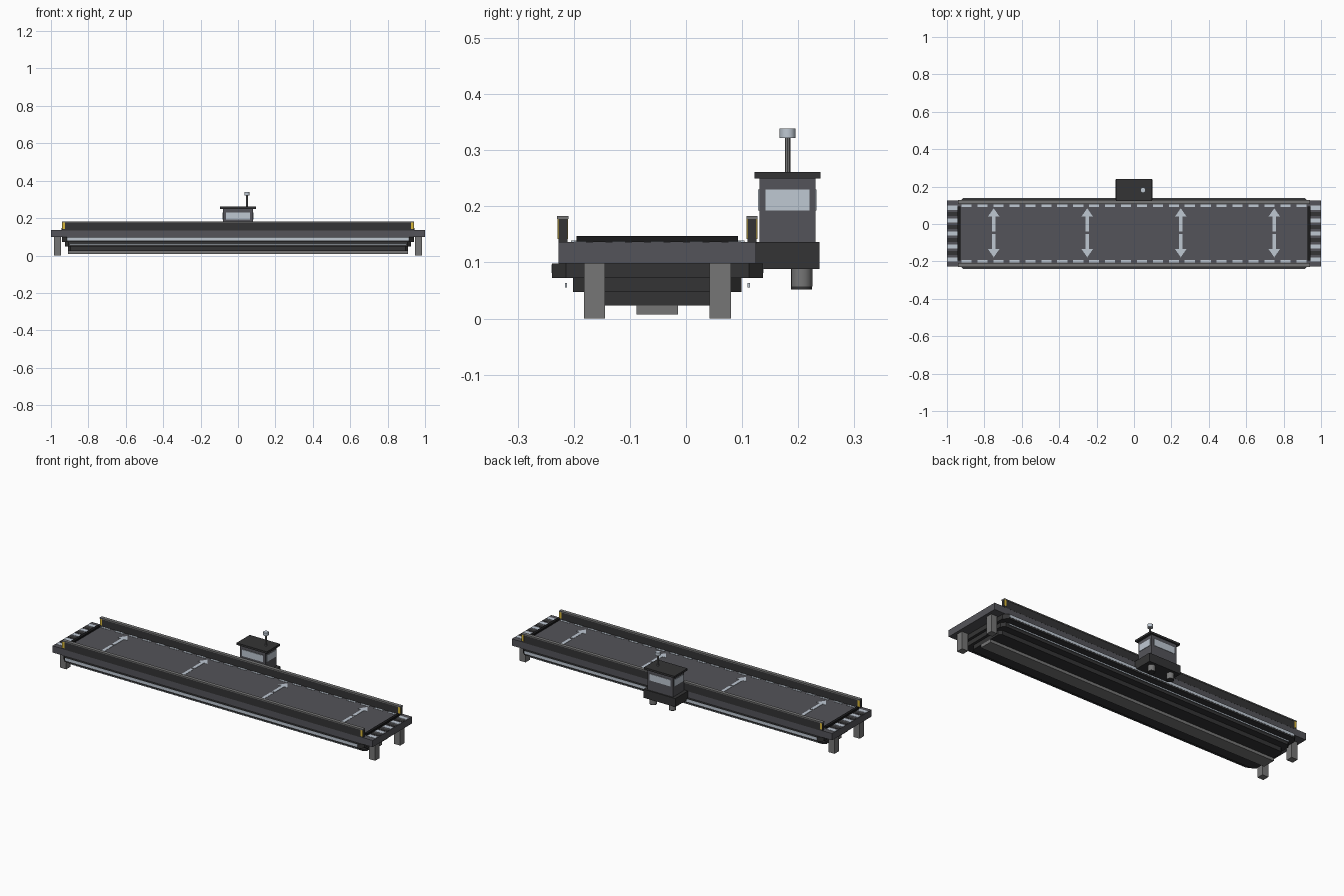
import bpy, bmesh, math

if "Cube" in bpy.data.objects:
    bpy.data.objects.remove(bpy.data.objects["Cube"])

def mat(name, r, g, b):
    m = bpy.data.materials.new(name)
    m.diffuse_color = (r, g, b, 1)
    m.use_nodes = True
    m.node_tree.nodes["Principled BSDF"].inputs["Base Color"].default_value = m.diffuse_color
    return m

DARK = mat("charcoal", 0.034, 0.034, 0.035)
DECK = mat("deck grey", 0.088, 0.088, 0.1)
STEEL = mat("steel grey", 0.18, 0.18, 0.18)
LIGHT = mat("pale blue grey", 0.52, 0.58, 0.65)
BLACK = mat("black", 0.01, 0.01, 0.011)
YELLOW = mat("hazard yellow", 0.7, 0.48, 0.04)

YC = -0.051  # centre line of the bridge deck


def prism(name, pts, z0, z1, m):
    """Vertical extrusion of plan outlines (one or several)."""
    outlines = pts if isinstance(pts[0], list) else [pts]
    bm = bmesh.new()
    for o in outlines:
        f = bm.faces.new([bm.verts.new((x, y, z0)) for x, y in o])
        ext = bmesh.ops.extrude_face_region(bm, geom=[f])
        for v in ext["geom"]:
            if isinstance(v, bmesh.types.BMVert):
                v.co.z = z1
    bmesh.ops.recalc_face_normals(bm, faces=bm.faces[:])
    me = bpy.data.meshes.new(name)
    bm.to_mesh(me)
    bm.free()
    me.materials.append(m)
    ob = bpy.data.objects.new(name, me)
    bpy.context.collection.objects.link(ob)
    return ob


def rect(x0, x1, y0, y1):
    return [(x0, y0), (x1, y0), (x1, y1), (x0, y1)]


def box(name, x0, x1, y0, y1, z0, z1, m):
    return prism(name, rect(x0, x1, y0, y1), z0, z1, m)


def clipped(hx, hy, c):
    """Rectangle about the deck centre with cut corners."""
    return [(-hx + c, YC - hy), (hx - c, YC - hy), (hx, YC - hy + c), (hx, YC + hy - c),
            (hx - c, YC + hy), (-hx + c, YC + hy), (-hx, YC + hy - c), (-hx, YC - hy + c)]


def cyl(name, x, y, z0, z1, r, m, n=16):
    ob = prism(name, [(x + r * math.cos(2 * math.pi * i / n), y + r * math.sin(2 * math.pi * i / n))
                      for i in range(n)], z0, z1, m)
    for p in ob.data.polygons:
        p.use_smooth = abs(p.normal.z) < 0.5
    ob.data.set_sharp_from_angle(angle=math.radians(40))
    return ob


# deck slab and stepped underside
box("deck", -1, 1, -0.227, 0.125, 0.098, 0.136, DECK)
box("road_surface", -0.935, 0.935, -0.195, 0.093, 0.134, 0.138, DECK)
prism("hull_ledge", clipped(0.94, 0.188, 0.025), 0.072, 0.098, DARK)
prism("hull_middle", clipped(0.925, 0.15, 0.02), 0.047, 0.072, DARK)
prism("hull_lower", clipped(0.91, 0.11, 0.015), 0.023, 0.047, DARK)
box("keel", -0.91, 0.91, -0.088, -0.014, 0.007, 0.023, STEEL)

# glowing strips on both long sides
for side, s in (("front", -1), ("back", 1)):
    y = YC + s * 0.188
    box(side + "_side_strip", -0.914, 0.914, y - 0.001, y + 0.001, 0.081, 0.096, LIGHT)
    y = YC + s * 0.163
    box(side + "_under_strip", -0.9, 0.9, y - 0.002, y + 0.002, 0.055, 0.063, LIGHT)

# parapets with caps and hazard plates at their ends
for side, s in (("front", -1), ("back", 1)):
    y = YC + s * 0.1685
    box(side + "_parapet", -0.94, 0.94, y - 0.008, y + 0.008, 0.134, 0.177, DARK)
    box(side + "_parapet_cap", -0.94, 0.94, y - 0.010, y + 0.010, 0.177, 0.183, STEEL)
    prism(side + "_hazard_plates",
          [rect(e * 0.932 - 0.007, e * 0.932 + 0.007, y - 0.0095, y + 0.0095) for e in (-1, 1)],
          0.142, 0.177, YELLOW)

# legs, end bars and striped end pads
for end, e in (("left", -1), ("right", 1)):
    for side, y in (("front", -0.163), ("back", 0.061)):
        box(f"{end}_{side}_leg", e * 0.965 - 0.019, e * 0.965 + 0.019,
            y - 0.019, y + 0.019, 0, 0.098, STEEL)
    box(end + "_end_bar", e * 0.935 - 0.008, e * 0.935 + 0.008, -0.195, 0.093, 0.134, 0.147, BLACK)
    x0, x1 = sorted((e * 0.945, e * 0.998))
    ys = [YC + (i - 4) * 0.0345 for i in range(9)]
    prism(end + "_light_stripes", [rect(x0, x1, y - 0.011, y + 0.011) for y in ys[0::2]],
          0.135, 0.1375, LIGHT)
    prism(end + "_dark_stripes", [rect(x0, x1, y - 0.011, y + 0.011) for y in ys[1::2]],
          0.135, 0.1375, DARK)

# dashed edge lines
for side, y in (("front", -0.199), ("back", 0.098)):
    prism(side + "_dashes", [rect(x - 0.027, x + 0.027, y - 0.006, y + 0.006)
                             for x in (-0.895 + i * 1.79 / 21 for i in range(22))],
          0.136, 0.1395, LIGHT)

# painted arrows pointing to both edges
arrows = []
for x in (-0.75, -0.25, 0.25, 0.75):
    for s in (-1, 1):
        arrows.append([(x + px, -0.047 + s * py) for px, py in (
            (-0.009, 0.007), (0.009, 0.007), (0.009, 0.088), (0.03, 0.088),
            (0, 0.131), (-0.03, 0.088), (-0.009, 0.088))])
prism("road_arrows", arrows, 0.137, 0.1395, LIGHT)

# control cabin
box("cabin_base", -0.1, 0.1, 0.125, 0.238, 0.088, 0.136, DARK)
box("cabin_body", -0.08, 0.08, 0.131, 0.231, 0.136, 0.25, DECK)
box("cabin_roof", -0.095, 0.095, 0.122, 0.24, 0.25, 0.261, DARK)
box("front_back_windows", -0.065, 0.065, 0.128, 0.233, 0.193, 0.23, LIGHT)
box("side_windows", -0.0825, 0.0825, 0.142, 0.22, 0.193, 0.23, LIGHT)

# thrusters below the cabin
for side, x in (("left", -0.06), ("right", 0.06)):
    cyl(side + "_thruster", x, 0.206, 0.057, 0.088, 0.019, STEEL)
    cyl(side + "_thruster_nozzle", x, 0.206, 0.052, 0.058, 0.0185, DARK)

# beacon mast
cyl("mast", 0.048, 0.181, 0.26, 0.323, 0.005, STEEL, 8)
cyl("beacon", 0.048, 0.181, 0.322, 0.339, 0.0145, LIGHT, 12)
